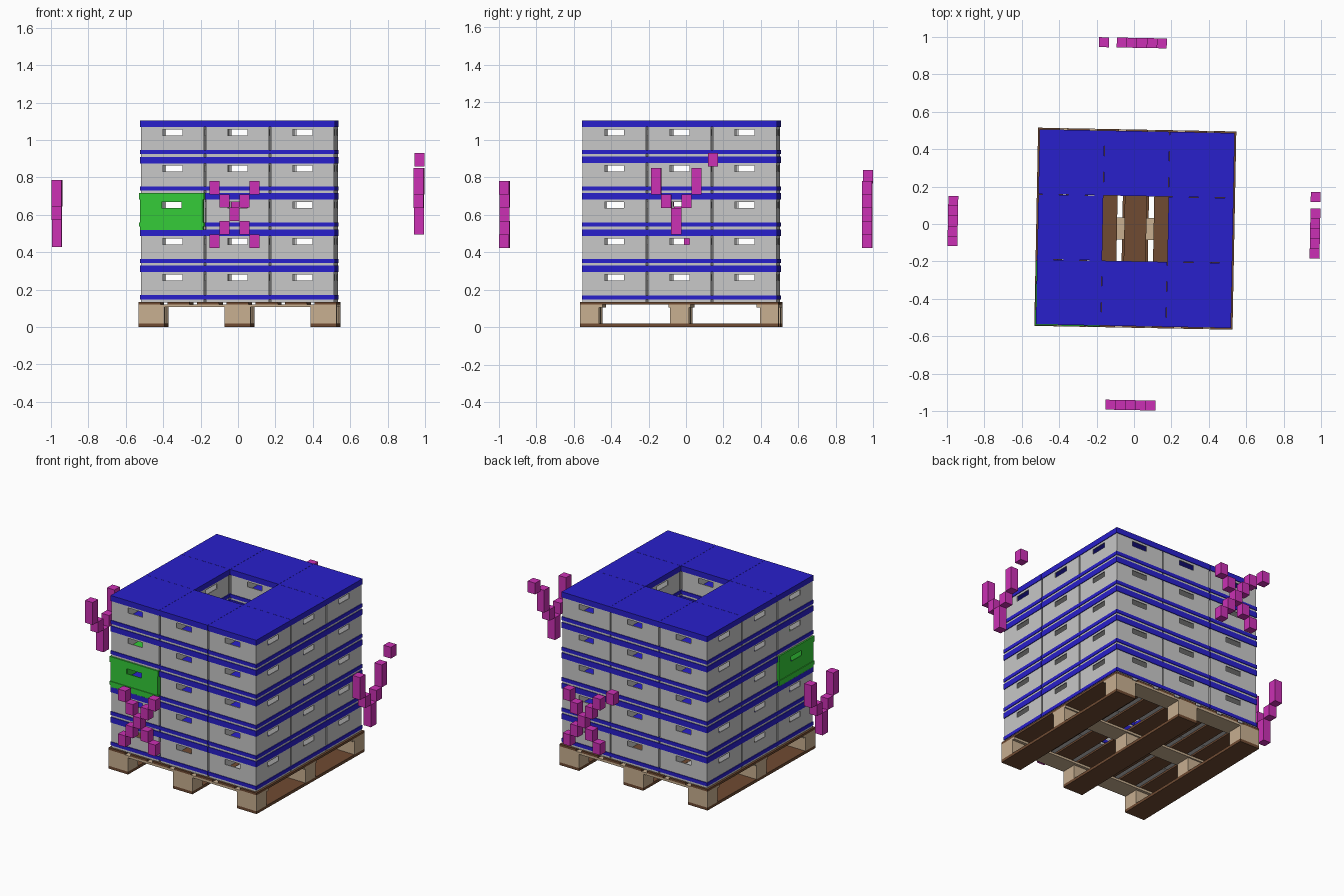
import bpy, bmesh, math
from mathutils import Matrix, Vector

if "Cube" in bpy.data.objects:
    bpy.data.objects.remove(bpy.data.objects["Cube"])


def material(name, rgb):
    m = bpy.data.materials.new(name)
    m.diffuse_color = (*rgb, 1)
    m.use_nodes = True
    m.node_tree.nodes["Principled BSDF"].inputs["Base Color"].default_value = m.diffuse_color
    return m


GREY = material("light_grey", (0.58, 0.58, 0.58))
BLUE = material("blue", (0.022, 0.014, 0.60))
GREEN = material("green", (0.035, 0.60, 0.04))
PINK = material("magenta", (0.60, 0.03, 0.46))
TAN = material("pale_wood", (0.58, 0.43, 0.28))
BROWN = material("brown_wood", (0.16, 0.07, 0.032))

TILT = Matrix.Rotation(math.radians(-1.1), 4, 'Z')
STACK = Matrix.Translation((0.007, -0.025, 0)) @ TILT


def box(bm, lo, hi, mat=0, turn=Matrix()):
    lo, hi = Vector(lo), Vector(hi)
    mtx = turn @ Matrix.Translation((lo + hi) / 2) @ Matrix.Diagonal((*(hi - lo), 1))
    for v in bmesh.ops.create_cube(bm, size=1, matrix=mtx)["verts"]:
        for f in v.link_faces:
            f.material_index = mat


def mesh_of(name, bm, *mats):
    me = bpy.data.meshes.new(name)
    bm.to_mesh(me)
    bm.free()
    for m in mats:
        me.materials.append(m)
    return me


def place(name, me, mtx):
    ob = bpy.data.objects.new(name, me)
    bpy.context.collection.objects.link(ob)
    ob.matrix_world = mtx
    return ob


# Pallet: three runners, nine blocks, three cross boards, seven deck boards
H = 0.53
runners, blocks, cross, deck = (bmesh.new() for _ in range(4))
for x in (-0.46, 0, 0.46):
    box(runners, (x - 0.07, -H, 0), (x + 0.07, H, 0.018))
    for y in (-0.48, 0, 0.48):
        box(blocks, (x - 0.07, y - 0.05, 0.018), (x + 0.07, y + 0.05, 0.106))
for y in (-0.471, 0, 0.471):
    box(cross, (-H, y - 0.059, 0.106), (H, y + 0.059, 0.12))
for i in range(-3, 4):
    box(deck, (i * 0.157 - 0.059, -H, 0.12), (i * 0.157 + 0.059, H, 0.134))
for name, bm, mat in (("pallet_runners", runners, BROWN), ("pallet_blocks", blocks, TAN),
                      ("pallet_cross_boards", cross, TAN), ("pallet_deck", deck, BROWN)):
    place(name, mesh_of(name, bm, mat), STACK)

# Crate: four walls with handle slots, thin floor, blue band and hollow blue lid
PITCH, TALL, Z0 = 0.348, 0.194, 0.134
W, L, T = 0.169, 0.1735, 0.006     # half width of body, of lid, wall thickness


def crate_mesh(name, *mats):
    bm = bmesh.new()
    for k in range(4):
        turn = Matrix.Rotation(k * math.pi / 2, 4, 'Z')
        y0, y1 = -W, -W + T
        for x0, x1, z0, z1 in ((-W, -0.053, 0, 0.185), (0.053, W, 0, 0.185),
                               (-0.053, 0.053, 0, 0.114), (-0.053, 0.053, 0.146, 0.185)):
            box(bm, (x0, y0, z0), (x1, y1, z1), 0, turn)
        for z0, z1 in ((0.014, 0.036), (0.159, 0.193)):
            box(bm, (-L, -L, z0), (L, -W + 0.001, z1), 1, turn)
    box(bm, (-W, -W, -0.003), (W, W, -0.0015))
    box(bm, (-L, -L, 0.193), (L, L, TALL), 1)
    return mesh_of(name, bm, *mats)


plain = crate_mesh("crate", GREY, BLUE)
green = crate_mesh("green_crate", GREEN, GREEN)
for layer in range(5):
    for i in (-1, 0, 1):
        for j in (-1, 0, 1):
            if i == j == 0:
                continue           # open shaft in the middle
            special = (layer, i, j) == (2, -1, -1)
            nudge = -0.005 if special else 0
            pos = (i * PITCH + nudge, j * PITCH + nudge, Z0 + layer * TALL)
            place("green_crate" if special else "crate",
                  green if special else plain, STACK @ Matrix.Translation(pos))

# Floating axis markers made of small blocks, one per side
CROSS = ((0, 0), (4, 0), (1, 1), (3, 1), (2, 2), (1, 3), (3, 3), (0, 4), (4, 4))
FORK = ((0, 0), (4, 0), (0, 1), (4, 1), (1, 2), (3, 2), (2, 3), (2, 4))
CW, CH = 0.0535, 0.0715


def marker(name, angle, cells, shift, top, extra=None):
    bm = bmesh.new()
    spots = [((c - 2) * CW, top - r * CH) for c, r in cells]
    if extra:
        spots.append(extra)
    for x, z in spots:
        x += shift
        box(bm, (x - CW / 2, -0.995, z - CH / 2), (x + CW / 2, -0.942, z + CH / 2))
    place(name, mesh_of(name, bm, PINK), TILT @ Matrix.Rotation(math.radians(angle), 4, 'Z'))


marker("front_marker", 0, CROSS, 0.0, 0.745)
marker("right_marker", 90, FORK, -0.033, 0.815, (0.196, 0.894))
marker("back_marker", 180, CROSS, -0.023, 0.745, (0.202, 0.802))
marker("left_marker", 270, FORK, 0.002, 0.75)
